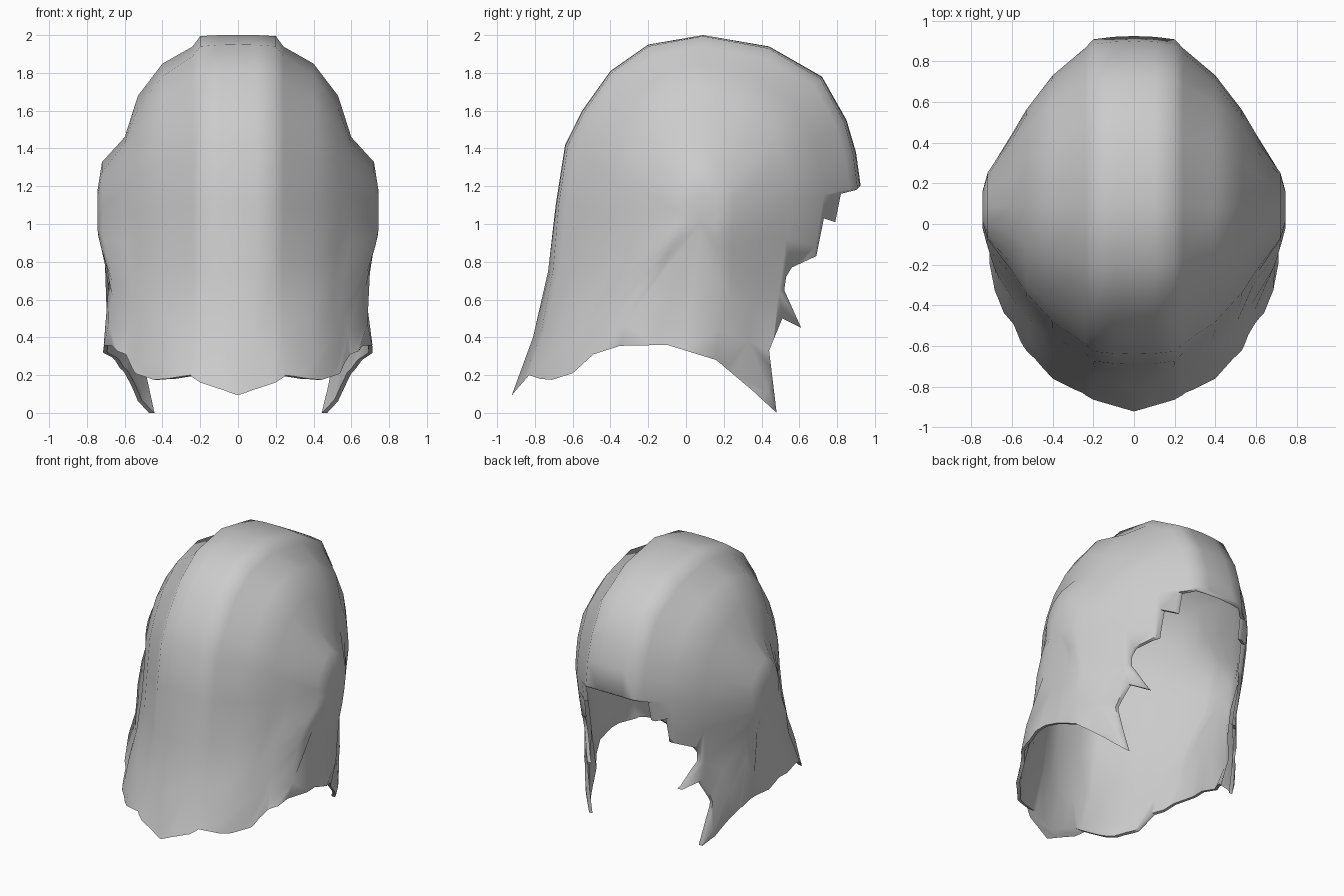
import bpy, bmesh
from mathutils import Vector

cube = bpy.data.objects.get("Cube")
if cube:
    bpy.data.objects.remove(cube, do_unlink=True)


def make_object(name, bm):
    bmesh.ops.recalc_face_normals(bm, faces=bm.faces)
    mesh = bpy.data.meshes.new(name)
    bm.to_mesh(mesh)
    bm.free()
    ob = bpy.data.objects.new(name, mesh)
    bpy.context.collection.objects.link(ob)
    return ob


# Plain grey material
grey = bpy.data.materials.new("plain_grey")
grey.use_nodes = True
grey.diffuse_color = (0.6, 0.6, 0.6, 1)
grey.node_tree.nodes["Principled BSDF"].inputs["Base Color"].default_value = grey.diffuse_color

# Centre-line outline (y, z), running on below the hem so it can be trimmed
spine = [(-1.15, -.6), (-.98, -.15), (-.92, .1), (-.81, .4), (-.73, .75),
         (-.69, 1.1), (-.64, 1.42), (-.55, 1.6), (-.4, 1.81), (-.2, 1.95),
         (.09, 2), (.44, 1.94), (.72, 1.78), (.85, 1.55), (.9, 1.38),
         (.925, 1.2), (.87, .85), (.77, .4), (.7, 0), (.64, -.39),
         (.4, -.85), (-.2, -1.2), (-.7, -1)]
centre = Vector((.08, 1))

# Half width and shrink towards the side: over the crown, front and back, lower front
widths = [0, .1, .2, .24, .4, .53, .6, .72, .745]
crown = [1, 1, .995, .94, .85, .68, .46, .33, .17]
taper = [1, .995, .98, .93, .77, .57, .43, .2, .09]
flare = [1, .975, .95, .93, .82, .64, .5, .33, .18]


def mix(a, b, t):
    return a + (b - a) * t


def shell_point(row, p):
    k = abs(row)
    d = Vector(p) - centre
    level = min(1, 1.4 * abs(d.x) / (abs(d.x) + abs(d.y)))
    low_front = min(1, max(0, (1 - p[1]) / .6)) if p[0] < 0 else 0
    shrink = mix(mix(crown[k], taper[k], level), flare[k], low_front)
    y, z = centre + d * shrink
    waist = max(0, 1 - ((z - .63) / .36) ** 2) ** 2 * .07
    x = widths[k] - waist * (k / 8) ** 2
    return (x if row > 0 else -x, y, z)


# Hood shell: nested outlines from one side across the band to the other
bm = bmesh.new()
rings = [[bm.verts.new(shell_point(r, p)) for p in spine] for r in range(-8, 9)]
n = len(spine)
for a, b in zip(rings, rings[1:]):
    for i in range(n):
        j = (i + 1) % n
        bm.faces.new((a[i], a[j], b[j], b[i]))
for side, ring in ((-1, rings[0]), (1, rings[-1])):
    pole = bm.verts.new((side * .74, centre.x, centre.y))
    for i in range(n):
        bm.faces.new((ring[i], ring[(i + 1) % n], pole))
hood = make_object("hood_shell", bm)
hood.data.materials.append(grey)

# Trimming block: wavy hem, pointed side tips and ragged opening at the back
trim = [(-1.3, .09), (-.92, .095), (-.9, .12), (-.83, .2), (-.77, .18), (-.71, .175),
        (-.6, .21), (-.49, .31), (-.35, .355), (-.1, .36), (.16, .28), (.35, .12),
        (.48, 0), (.44, .33), (.51, .5), (.61, .45), (.52, .65), (.53, .72),
        (.56, .77), (.69, .83), (.73, 1.03), (.79, 1.01), (.82, 1.16), (.9, 1.18),
        (.93, 1.21), (1.2, 1.22), (1.2, 2.3), (-1.3, 2.3)]
bm = bmesh.new()
face = bm.faces.new([bm.verts.new((-1, y, z)) for y, z in trim])
out = bmesh.ops.extrude_face_region(bm, geom=[face], use_keep_orig=True)
moved = [v for v in out["geom"] if isinstance(v, bmesh.types.BMVert)]
bmesh.ops.translate(bm, verts=moved, vec=(2, 0, 0))
cutter = make_object("trim_cutter", bm)
cutter.hide_render = True

# Give the shell thickness, then trim it
solid = hood.modifiers.new("thickness", "SOLIDIFY")
solid.thickness = .022
solid.offset = -1
cut = hood.modifiers.new("trim", "BOOLEAN")
cut.operation = "INTERSECT"
cut.solver = "EXACT"
cut.object = cutter
bpy.context.view_layer.objects.active = hood
bpy.ops.object.select_all(action="DESELECT")
hood.select_set(True)
for m in ("thickness", "trim"):
    bpy.ops.object.modifier_apply(modifier=m)
bpy.data.objects.remove(cutter, do_unlink=True)
bpy.ops.object.shade_smooth_by_angle(angle=1.0)
